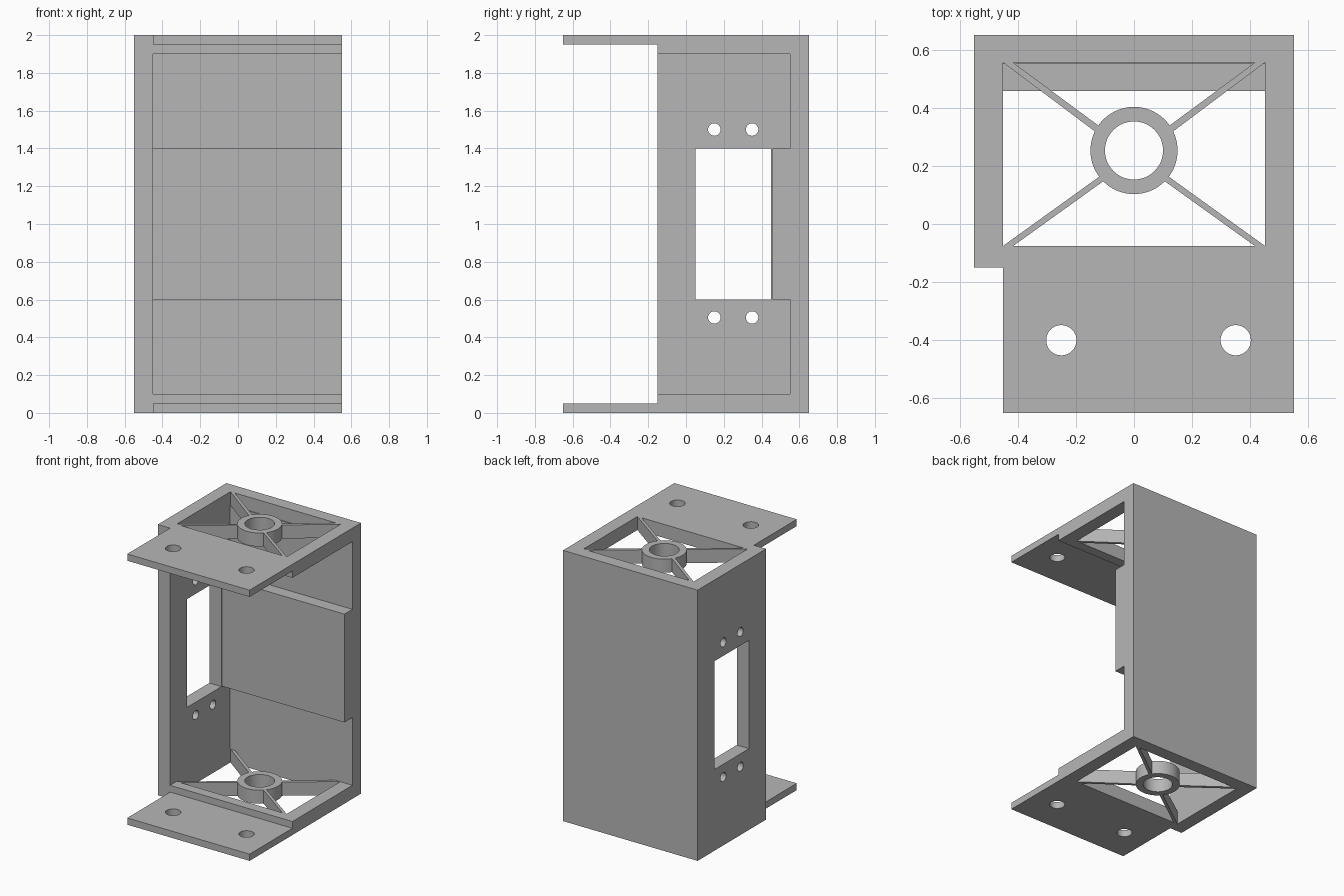
import bpy, bmesh, math
from mathutils import Matrix

cube = bpy.data.objects.get("Cube")
if cube:
    bpy.data.objects.remove(cube, do_unlink=True)

grey = bpy.data.materials.new("plain grey")
grey.use_nodes = True
colour = (0.47, 0.47, 0.47, 1)
grey.diffuse_color = colour
grey.node_tree.nodes["Principled BSDF"].inputs["Base Color"].default_value = colour

FLAT = Matrix.Identity(4)
# Profile drawn in y,z and extruded along x
SIDEWAYS = Matrix(((0, 0, 1, 0), (1, 0, 0, 0), (0, 1, 0, 0), (0, 0, 0, 1)))


def rect(x0, x1, y0, y1):
    return [(x0, y0), (x1, y0), (x1, y1), (x0, y1)]


def arc(cx, cy, r, start, end, steps):
    angles = [math.radians(start + (end - start) * i / steps) for i in range(steps + 1)]
    return [(cx + r * math.cos(a), cy + r * math.sin(a)) for a in angles]


def circle(cx, cy, r, sides=48):
    return arc(cx, cy, r, 0, 360, sides)[:-1]


def plate(name, low, high, outlines, frame=FLAT):
    """Fill the first outline, with the others as holes, between two heights."""
    curve = bpy.data.curves.new(name, "CURVE")
    curve.dimensions = "2D"
    curve.fill_mode = "BOTH"
    curve.extrude = (high - low) / 2
    for points in outlines:
        spline = curve.splines.new("POLY")
        spline.points.add(len(points) - 1)
        for p, (x, y) in zip(spline.points, points):
            p.co = (x, y, 0, 1)
        spline.use_cyclic_u = True
    helper = bpy.data.objects.new(name + " profile", curve)
    mesh = bpy.data.meshes.new_from_object(helper)
    bpy.data.objects.remove(helper)
    bpy.data.curves.remove(curve)

    bm = bmesh.new()
    bm.from_mesh(mesh)
    bmesh.ops.remove_doubles(bm, verts=bm.verts, dist=0.0001)
    bm.transform(frame @ Matrix.Translation((0, 0, (low + high) / 2)))
    bmesh.ops.recalc_face_normals(bm, faces=bm.faces)
    bm.to_mesh(mesh)
    bm.free()
    mesh.name = name
    mesh.materials.clear()
    mesh.materials.append(grey)
    mesh.shade_smooth()
    mesh.set_sharp_from_angle(angle=math.radians(30))
    obj = bpy.data.objects.new(name, mesh)
    bpy.context.collection.objects.link(obj)
    return obj


# End frame outline: four gaps leave diagonal spokes around a central ring
X, Y0, Y1, CORNER = 0.45, -0.075, 0.555, 0.415
RING_Y, RING = 0.253, 0.15
right_gap = [(X, Y0), (X, Y1)] + arc(0, RING_Y, RING, 26, -37, 12)
left_gap = [(-x, y) for x, y in right_gap]
back_gap = [(-CORNER, Y1), (CORNER, Y1)] + arc(0, RING_Y, RING, 35, 145, 20)
front_gap = [(CORNER, Y0), (-CORNER, Y0)] + arc(0, RING_Y, RING, 225, 315, 18)
end_outlines = [rect(-0.55, 0.55, -0.15, 0.65), right_gap, left_gap,
                back_gap, front_gap, circle(0, RING_Y, 0.1)]
flange_outlines = [rect(-0.45, 0.55, -0.65, -0.15),
                   circle(-0.25, -0.4, 0.052), circle(0.35, -0.4, 0.052)]

# Ends and their mounting flanges
for side, end_low, flange_low in (("bottom", 0, 0), ("top", 1.9, 1.95)):
    plate(side + "_end_frame", end_low, end_low + 0.1, end_outlines)
    plate(side + "_flange", flange_low, flange_low + 0.05, flange_outlines)

# Side wall with window and screw holes
screw_holes = [circle(y, z, 0.033, 32) for y in (0.15, 0.35) for z in (0.505, 1.5)]
plate("side_wall", -0.55, -0.45,
      [rect(-0.15, 0.55, 0.1, 1.9), rect(0.05, 0.45, 0.6, 1.4)] + screw_holes, SIDEWAYS)

# Back wall and the raised block on its inner face
plate("back_wall", -0.55, 0.55, [rect(0.55, 0.65, 0.1, 1.9)], SIDEWAYS)
plate("back_block", -0.45, 0.55, [rect(0.457, 0.55, 0.6, 1.4)], SIDEWAYS)
